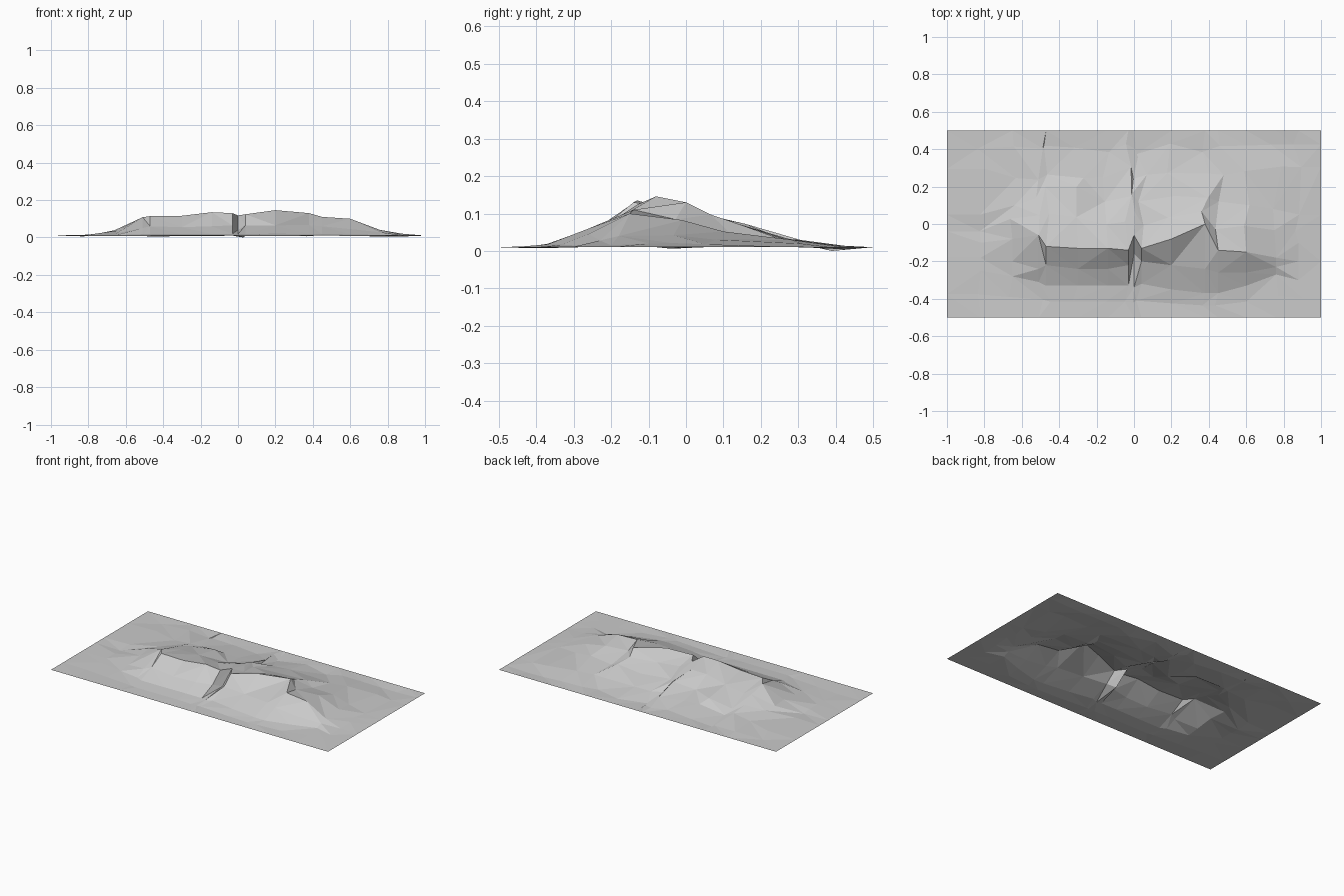
import bpy
import bmesh
import random

random.seed(4)

old_cube = bpy.data.objects.get("Cube")
if old_cube:
    bpy.data.objects.remove(old_cube, do_unlink=True)

# Ground level of the flat border
GROUND = 0.01

# Ridge stations along x: distances in hundredths, heights in thousandths
# x, foot y, face y, face z, crest y, crest z, shoulder y, shoulder z
STATIONS = [
    (-82, -25, -18, 12, -10, 12, 5, 14),
    (-65, -28, -20, 22, -8, 36, 10, 30),
    (-51, -31, -24, 50, -6, 108, 14, 50),
    (-47, -33, -22, 60, -12, 114, 20, 36),
    (-30, -33, -24, 55, -13, 116, 20, 60),
    (-14, -33, -24, 60, -13, 135, 12, 45),
    (-3, -33, -22, 65, -14, 130, 15, 70),
    (0, -34, -16, 40, -6, 118, 16, 72),
    (4, -32, -20, 65, -13, 124, 12, 66),
    (20, -35, -22, 65, -8, 146, 15, 60),
    (38, -37, -24, 66, 0, 130, 14, 72),
    (45, -37, -26, 60, -14, 110, 12, 45),
    (60, -33, -26, 45, -15, 100, 10, 52),
    (76, -27, -23, 28, -18, 40, 8, 30),
    (88, -30, -20, 15, -10, 20, 5, 18),
]


def wobble(amount):
    return random.uniform(-amount, amount)


def section(station):
    """Cross-section from the front border, over the crest, to the back border."""
    x, foot, face, face_z, crest, crest_z, shoulder, shoulder_z = station
    x, foot, face, crest, shoulder = (v / 100 for v in (x, foot, face, crest, shoulder))
    face_z, crest_z, shoulder_z = (v / 1000 for v in (face_z, crest_z, shoulder_z))
    tail_z = GROUND + (shoulder_z - GROUND) * 0.4
    return [
        (x, -0.5, GROUND),
        (x + wobble(0.03), (foot - 0.5) / 2, GROUND + wobble(0.003)),
        (x, foot, GROUND + crest_z * 0.07),
        (x, face, face_z),
        (x, crest, crest_z),
        (x + wobble(0.02), (crest + shoulder) / 2 + wobble(0.02),
         (crest_z + shoulder_z) / 2 + wobble(0.008)),
        (x + wobble(0.02), shoulder, shoulder_z),
        (x + wobble(0.03), 0.27 + wobble(0.04), tail_z + wobble(0.005)),
        (x + wobble(0.03), 0.4 + wobble(0.03), GROUND + wobble(0.006)),
        (x, 0.5, GROUND),
    ]


def border(x, like):
    """Flat end of the sheet, following the spacing of its neighbour."""
    return [(x, point[1], GROUND) for point in like]


# Faceted terrain sheet lofted through the sections
sections = [section(s) for s in STATIONS]
sections = [border(-1, sections[0])] + sections + [border(1, sections[-1])]
bm = bmesh.new()
rows = [[bm.verts.new(p) for p in points] for points in sections]
for left, right in zip(rows, rows[1:]):
    for i in range(len(left) - 1):
        a, b, c, d = left[i], right[i], right[i + 1], left[i + 1]
        # Turn the diagonal at random for an irregular rocky surface
        if random.random() < 0.5:
            bm.faces.new((a, b, c))
            bm.faces.new((a, c, d))
        else:
            bm.faces.new((a, b, d))
            bm.faces.new((b, c, d))

# Rest the lowest hollow on the floor
lowest = min(bm.verts, key=lambda v: v.co.z)
lowest.co.z = 0

mesh = bpy.data.meshes.new("mountain_terrain")
bm.to_mesh(mesh)
bm.free()
terrain = bpy.data.objects.new("mountain_terrain", mesh)
bpy.context.collection.objects.link(terrain)

# Plain stone grey
stone = bpy.data.materials.new("stone_grey")
stone.use_nodes = True
grey = (0.6, 0.6, 0.6, 1)
stone.diffuse_color = grey
stone.node_tree.nodes["Principled BSDF"].inputs["Base Color"].default_value = grey
mesh.materials.append(stone)
